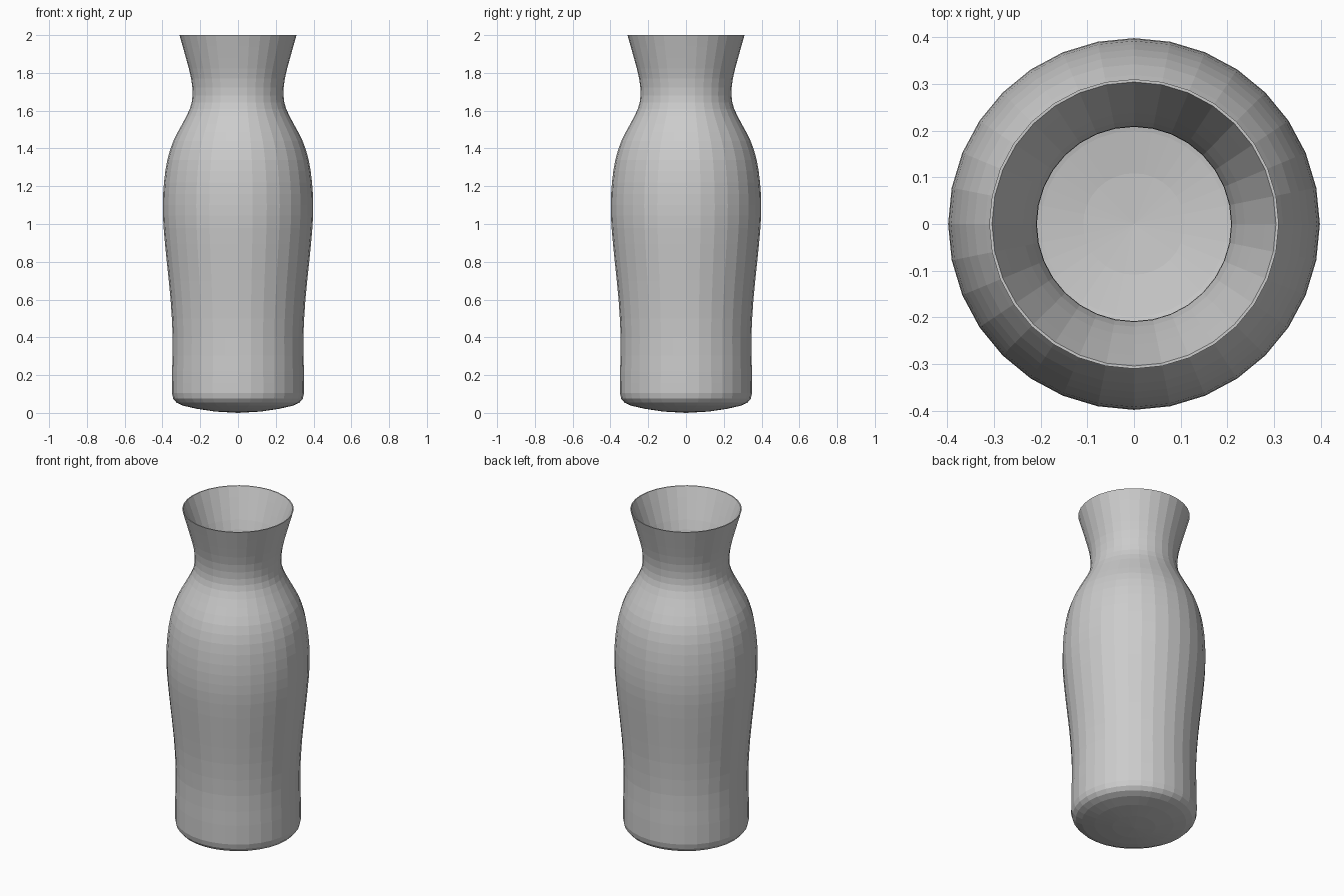
import bpy, bmesh, math
from mathutils import Vector

if "Cube" in bpy.data.objects:
    bpy.data.objects.remove(bpy.data.objects["Cube"])

SIDES = 32
WALL = 0.033

# Outer silhouette: radius, height
FOOT = [(0.12, 0.007), (0.22, 0.022), (0.29, 0.038), (0.325, 0.054), (0.343, 0.075)]
BODY = [(0.35, 0.105), (0.349, 0.22), (0.346, 0.40), (0.357, 0.60), (0.377, 0.80),
        (0.394, 0.98), (0.398, 1.10), (0.392, 1.22), (0.374, 1.34), (0.342, 1.44),
        (0.295, 1.53), (0.255, 1.61), (0.241, 1.68), (0.248, 1.77), (0.276, 1.88),
        (0.31, 2.0)]


def smooth_profile(pts, steps=2):
    """Catmull-Rom curve through the points."""
    p = [Vector(q) for q in pts]
    p = [2 * p[0] - p[1]] + p + [2 * p[-1] - p[-2]]
    out = []
    for a, b, c, d in zip(p, p[1:], p[2:], p[3:]):
        for k in range(steps):
            t = k / steps
            out.append(0.5 * (2 * b + (c - a) * t + (2 * a - 5 * b + 4 * c - d) * t * t
                              + (3 * b - a - 3 * c + d) * t ** 3))
    return [(v.x, v.y) for v in out] + [tuple(pts[-1])]


def inner_point(r, z):
    """Offset inwards; the wall thins out towards the lip."""
    if z < 0.1:
        return r * (1 - WALL / 0.35), z + WALL * (1 - z / 0.3)
    u = min(1.0, (2.0 - z) / 0.28)
    return r - (0.006 + (WALL - 0.006) * u), z + WALL * max(0.0, 1 - z / 0.3)


OUTER = FOOT + smooth_profile(BODY)
INNER = [inner_point(r, z) for r, z in OUTER]


def cavity_radius(z):
    for (r0, z0), (r1, z1) in zip(INNER, INNER[1:]):
        if z0 <= z <= z1:
            return r0 + (r1 - r0) * (z - z0) / (z1 - z0)
    return 0.0


def vase_shell():
    """Closed, hollow vase turned around z."""
    bm = bmesh.new()
    rings = []
    for r, z in OUTER + INNER[::-1]:
        rings.append([bm.verts.new((r * math.cos(2 * math.pi * i / SIDES),
                                    r * math.sin(2 * math.pi * i / SIDES), z))
                      for i in range(SIDES)])
    under = bm.verts.new((0, 0, 0))
    floor = bm.verts.new((0, 0, WALL))
    for i in range(SIDES):
        j = (i + 1) % SIDES
        for a, b in zip(rings, rings[1:]):
            bm.faces.new((a[i], a[j], b[j], b[i]))
        bm.faces.new((under, rings[0][j], rings[0][i]))
        bm.faces.new((floor, rings[-1][i], rings[-1][j]))
    bmesh.ops.recalc_face_normals(bm, faces=bm.faces)
    return bm


def cut(bm, co, no):
    """Keep the side behind the plane and close the break."""
    res = bmesh.ops.bisect_plane(bm, geom=bm.verts[:] + bm.edges[:] + bm.faces[:],
                                 dist=1e-6, plane_co=co, plane_no=no, clear_outer=True)
    edges = [e for e in res['geom_cut']
             if isinstance(e, bmesh.types.BMEdge) and e.is_valid and e.is_boundary]
    if not edges:
        return
    fill = bmesh.ops.triangle_fill(bm, edges=edges, normal=no, use_beauty=True)
    # no break face may span the hollow inside
    bad = []
    for f in fill['geom']:
        if isinstance(f, bmesh.types.BMFace):
            c = f.calc_center_median()
            if math.hypot(c.x, c.y) < cavity_radius(c.z) - 0.012:
                bad.append(f)
    if bad:
        bmesh.ops.delete(bm, geom=bad, context='FACES_ONLY')


# One seed near the middle of every shard
SEEDS = [Vector(s) for s in [
    (-0.13, -0.20, 1.64), (0.06, -0.26, 1.98), (0.14, -0.20, 1.72), (0.29, -0.17, 1.38),
    (0.12, -0.34, 0.96), (-0.33, -0.20, 1.22), (-0.26, -0.25, 0.62), (0.14, -0.28, 0.28),
    (-0.31, -0.10, 0.06), (0.32, 0.21, 0.84), (0.20, 0.24, 1.46), (0.24, 0.22, 0.26),
    (0.25, 0.05, 1.92), (0.13, 0.20, 1.84), (-0.16, 0.28, 1.42), (-0.15, 0.33, 0.98),
    (-0.14, 0.28, 0.34), (-0.10, 0.22, 1.86), (-0.26, -0.02, 1.84), (-0.34, 0.06, 0.82)]]

# Break the vase into shards along the planes halfway between seeds
whole = vase_shell()
for n, s in enumerate(SEEDS):
    bm = whole.copy()
    for o in sorted(SEEDS, key=lambda q: (q - s).length)[1:]:
        cut(bm, (s + o) / 2, (o - s).normalized())
        if not bm.faces:
            break
    if bm.faces:
        bmesh.ops.recalc_face_normals(bm, faces=bm.faces)
        mesh = bpy.data.meshes.new(f"vase_shard_{n + 1}")
        bm.to_mesh(mesh)
        bpy.context.collection.objects.link(bpy.data.objects.new(mesh.name, mesh))
    bm.free()
whole.free()
